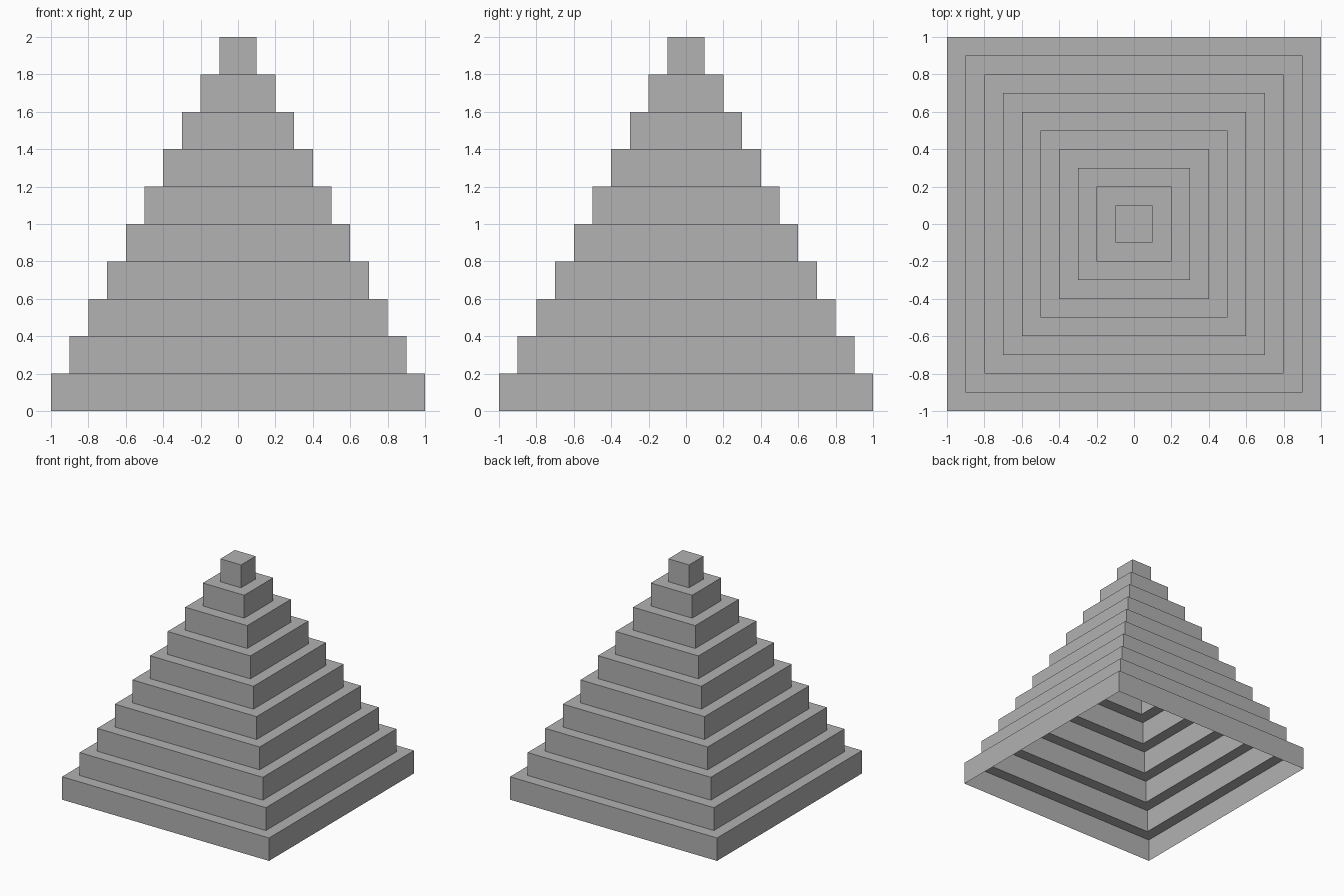
import bpy
import bmesh

cube = bpy.data.objects.get("Cube")
if cube:
    bpy.data.objects.remove(cube, do_unlink=True)

TIERS = 10
RISE = 0.2
LEDGE = 0.1

# Plain stone colour
stone = bpy.data.materials.new("grey_stone")
stone.use_nodes = True
grey = (0.445, 0.445, 0.445, 1.0)
stone.diffuse_color = grey
stone.node_tree.nodes["Principled BSDF"].inputs["Base Color"].default_value = grey

bm = bmesh.new()


def square_ring(half, z):
    """Four corners, counter-clockwise from above."""
    corners = ((-1, -1), (1, -1), (1, 1), (-1, 1))
    return [bm.verts.new((x * half, y * half, z)) for x, y in corners]


def bridge(lower, upper):
    for i in range(4):
        j = (i + 1) % 4
        bm.faces.new((lower[i], lower[j], upper[j], upper[i]))


# Hollow stepped shell: each tier is a wall followed by a ledge, open underneath
previous = None
for tier in range(TIERS):
    half = LEDGE * (TIERS - tier)
    foot = square_ring(half, RISE * tier)
    head = square_ring(half, RISE * (tier + 1))
    if previous:
        bridge(previous, foot)
    bridge(foot, head)
    previous = head

# Flat cap on the top tier
bm.faces.new(previous)

mesh = bpy.data.meshes.new("stepped_pyramid")
bm.to_mesh(mesh)
bm.free()
mesh.materials.append(stone)
pyramid = bpy.data.objects.new("stepped_pyramid", mesh)
bpy.context.collection.objects.link(pyramid)
